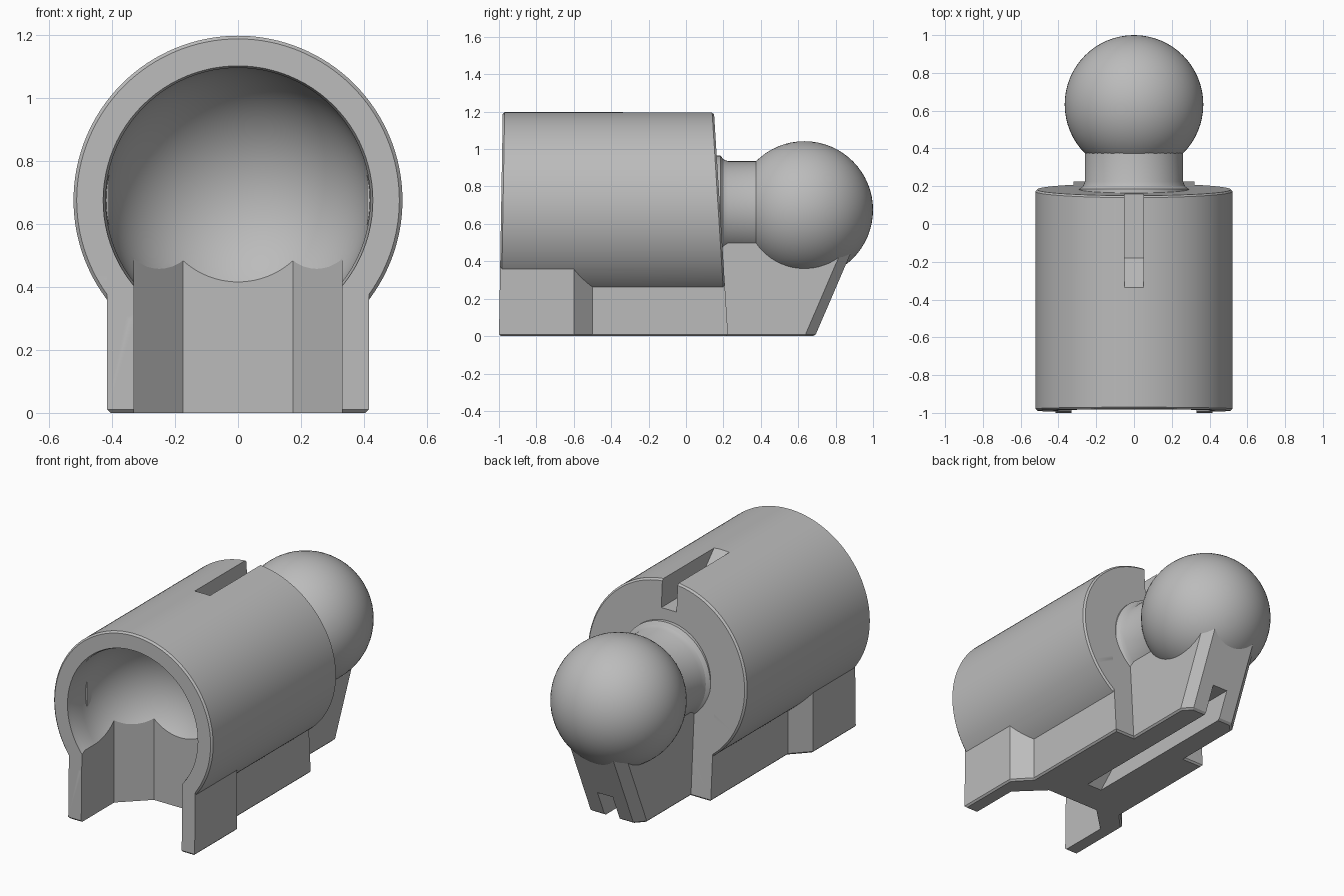
import bpy, bmesh, math
from mathutils import Matrix, Vector

cube = bpy.data.objects.get("Cube")
if cube:
    bpy.data.objects.remove(cube, do_unlink=True)

AXIS_Z = 0.675
SLOT = 0.05
REAR = 0.225

grey = bpy.data.materials.new("plain grey")
grey.use_nodes = True
colour = (0.5, 0.5, 0.5, 1)
grey.diffuse_color = colour
grey.node_tree.nodes["Principled BSDF"].inputs["Base Color"].default_value = colour


def finish(name, bm):
    bmesh.ops.recalc_face_normals(bm, faces=bm.faces)
    mesh = bpy.data.meshes.new(name)
    bm.to_mesh(mesh)
    bm.free()
    mesh.materials.append(grey)
    obj = bpy.data.objects.new(name, mesh)
    bpy.context.collection.objects.link(obj)
    return obj


def slant(bm):
    # Lean the front and rear end faces slightly towards the middle
    for v in bm.verts:
        if v.co.y > 0:
            v.co.y -= 0.063 * v.co.z
        elif v.co.y < -0.9:
            v.co.y += 0.017 * v.co.z


def lathe(name, profile, steps=96, lean=False):
    # Revolve (radius, y) points round the long axis
    bm = bmesh.new()
    verts = [bm.verts.new((r, y, AXIS_Z)) for r, y in profile]
    edges = [bm.edges.new(pair) for pair in zip(verts, verts[1:])]
    bmesh.ops.spin(bm, geom=verts + edges, cent=(0, 0, AXIS_Z), axis=(0, 1, 0),
                   angle=math.tau, steps=steps)
    bmesh.ops.remove_doubles(bm, verts=bm.verts, dist=1e-4)
    if lean:
        slant(bm)
    return finish(name, bm)


def prism(name, outline, push, lean=False, chamfer=0):
    # Extrude a 3D outline along a vector, with an optional chamfer underneath
    bm = bmesh.new()
    face = bm.faces.new([bm.verts.new(p) for p in outline])
    new = bmesh.ops.extrude_face_region(bm, geom=[face])["geom"]
    bmesh.ops.translate(bm, vec=Vector(push),
                        verts=[g for g in new if isinstance(g, bmesh.types.BMVert)])
    bmesh.ops.recalc_face_normals(bm, faces=bm.faces)
    if not any(f.calc_center_median().z < 1e-5 for f in bm.faces):
        chamfer = 0
    if chamfer:
        low = [e for e in bm.edges if all(v.co.z < 1e-5 for v in e.verts)]
        bmesh.ops.bevel(bm, geom=low, offset=chamfer, segments=1, affect='EDGES')
    if lean:
        slant(bm)
    return finish(name, bm)


def mirrored(half, z=0.0):
    # Close a right-hand (x, y) outline with its mirror image
    return [(x, y, z) for x, y in half] + [(-x, y, z) for x, y in reversed(half)]


def combine(target, other, operation):
    mod = target.modifiers.new("cut", 'BOOLEAN')
    mod.operation = operation
    mod.solver = 'EXACT'
    mod.object = other
    bpy.context.view_layer.objects.active = target
    bpy.ops.object.modifier_apply(modifier=mod.name)


def smooth(obj):
    bpy.ops.object.select_all(action='DESELECT')
    obj.select_set(True)
    bpy.context.view_layer.objects.active = obj
    bpy.ops.object.shade_smooth_by_angle(angle=math.radians(25))


# Barrel and the stepped base below it
body = lathe("socket_body", [(0, -1), (0.512, -1), (0.522, -0.99), (0.522, REAR - 0.01),
                             (0.512, REAR), (0, REAR)], 128, lean=True)
base = prism("base", mirrored([(0.415, -1), (0.415, -0.6), (0.32, -0.5), (0.32, REAR)]),
             (0, 0, AXIS_Z), lean=True, chamfer=0.01)

# Round-ended socket and the opening beneath it
arc = [(0.42 * math.cos(i * math.pi / 40), -0.87 + 0.42 * math.sin(i * math.pi / 40))
       for i in range(20)] + [(0, -0.45)]
socket = lathe("socket_cutter", [(0, -1.1), (0.428, -1.1), (0.428, -0.985),
                                 (0.42, -0.965)] + arc)
opening = prism("opening_cutter",
                mirrored([(0.33, -1.1), (0.33, -0.69), (0.175, -0.54)], -0.1),
                (0, 0, AXIS_Z + 0.1))

# Ramped slots along the top and the underside
across = (2 * SLOT, 0, 0)
top_slot = prism("top_slot_cutter", [(-SLOT, y, z) for y, z in
                 [(-0.34, 1.2), (-0.18, 1.03), (0.5, 1.03), (0.5, 1.4), (-0.34, 1.4)]], across)
low_slot = prism("low_slot_cutter", [(-SLOT, y, z) for y, z in
                 [(-0.35, 0), (-0.18, 0.16), (1.1, 0.16), (1.1, -0.1), (-0.35, -0.1)]], across)

combine(body, base, 'UNION')
for cutter in (socket, opening, top_slot, low_slot):
    combine(body, cutter, 'DIFFERENCE')

# Ball support: a leaning foot with chamfered corners, and a block under the neck
foot = prism("ball_support",
             mirrored([(0.19, 0.1), (0.19, 0.635), (0.14, 0.69)]),
             (0, 0, 0.45), chamfer=0.01)
for v in foot.data.vertices:
    if v.co.y > 0.4:
        v.co.y += 0.43 * v.co.z
block = prism("neck_support", mirrored([(0.19, 0.12), (0.19, 0.5)], 0.2), (0, 0, 0.35))
combine(foot, low_slot, 'DIFFERENCE')

# Neck with a small flare, and the ball
neck = lathe("neck", [(0, 0.1), (0.29, 0.1), (0.29, 0.185), (0.27, 0.2), (0.26, 0.225),
                      (0.26, 0.45), (0, 0.45)])
bm = bmesh.new()
bmesh.ops.create_uvsphere(bm, u_segments=64, v_segments=32, radius=0.367,
                          matrix=Matrix.Translation((0, 0.633, AXIS_Z)))
ball = finish("ball", bm)

# Small catches on the socket walls
for side, label in ((1, "left"), (-1, "right")):
    smooth(prism(label + "_catch",
                 [(side * x, y, AXIS_Z - 0.08) for x, y in
                  [(0.43, -0.84), (0.41, -0.83), (0.41, -0.79), (0.43, -0.78)]],
                 (0, 0, 0.16)))

for obj in (body, foot, block, neck, ball):
    smooth(obj)
for cutter in (base, socket, opening, top_slot, low_slot):
    bpy.data.objects.remove(cutter, do_unlink=True)
